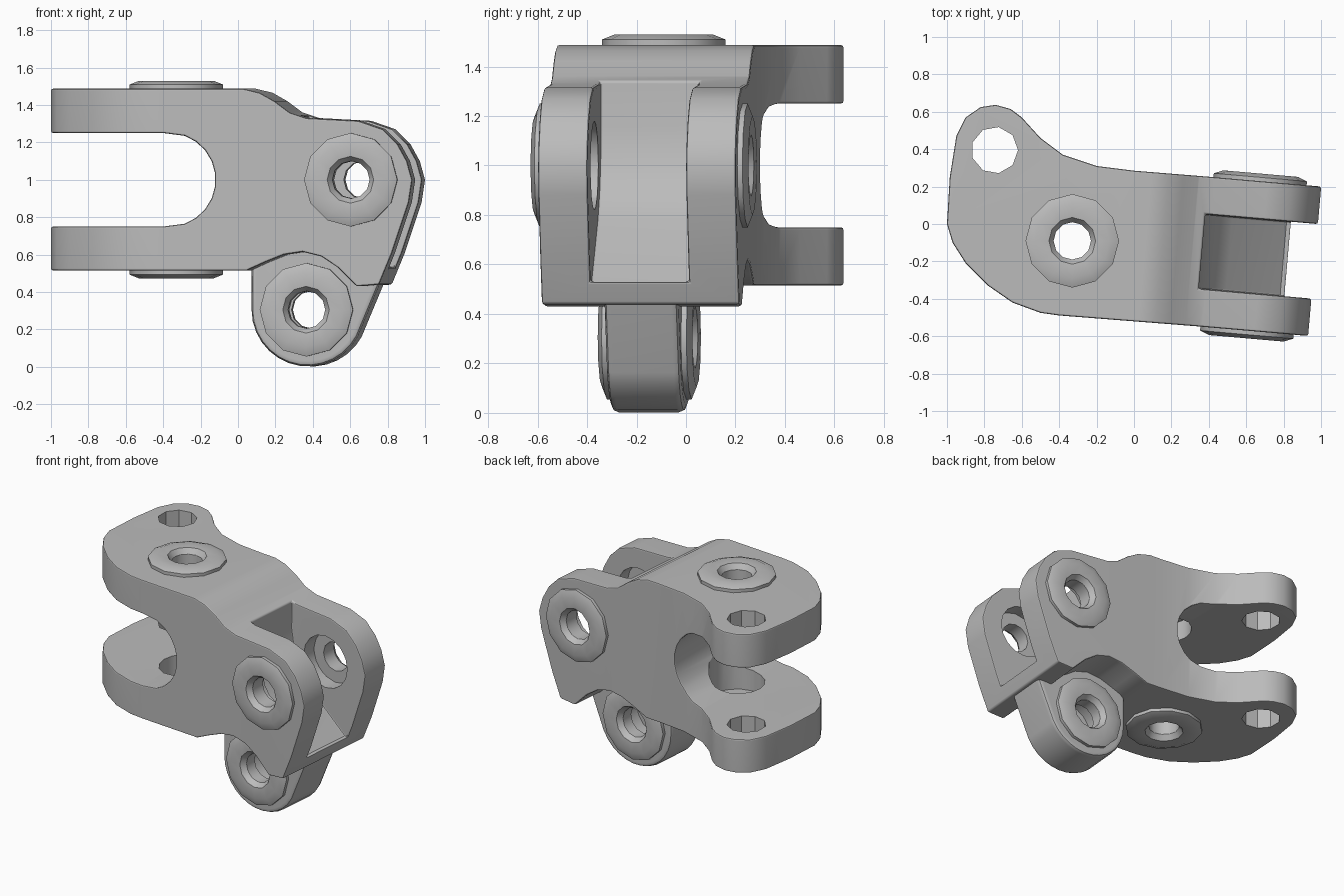
import bpy, bmesh, math
from mathutils import Matrix, Vector

cube = bpy.data.objects.get("Cube")
if cube:
    bpy.data.objects.remove(cube, do_unlink=True)

grey = bpy.data.materials.new("plain grey")
grey.use_nodes = True
COLOUR = (0.5, 0.5, 0.5, 1)
grey.diffuse_color = COLOUR
grey.node_tree.nodes["Principled BSDF"].inputs["Base Color"].default_value = COLOUR

# Frame of the slightly turned clevis end; its y = 0 is the middle of the fork
TURN = (Matrix.Translation((0.4, -0.15, 0)) @ Matrix.Rotation(math.radians(-5), 4, 'Z')
        @ Matrix.Translation((-0.4, 0, 0)))
ALONG_Y = Matrix.Rotation(math.radians(90), 4, 'X')   # profile (x, z), extruded in y
FLAT = Matrix.Identity(4)


def finish(name, bm, matrix):
    bmesh.ops.transform(bm, matrix=matrix, verts=bm.verts)
    bmesh.ops.recalc_face_normals(bm, faces=bm.faces)
    mesh = bpy.data.meshes.new(name)
    bm.to_mesh(mesh)
    bm.free()
    mesh.materials.append(grey)
    obj = bpy.data.objects.new(name, mesh)
    bpy.context.collection.objects.link(obj)
    return obj


def prism(name, points, low, high, matrix):
    bm = bmesh.new()
    face = bm.faces.new([bm.verts.new((a, b, low)) for a, b in points])
    side = bmesh.ops.extrude_face_region(bm, geom=[face])["geom"]
    moved = [v for v in side if isinstance(v, bmesh.types.BMVert)]
    bmesh.ops.translate(bm, vec=(0, 0, high - low), verts=moved)
    return finish(name, bm, matrix)


def arc(cx, cy, r, start, end, n):
    angles = [math.radians(start + (end - start) * i / n) for i in range(n + 1)]
    return [(cx + r * math.cos(t), cy + r * math.sin(t)) for t in angles]


def use(obj):
    bpy.ops.object.select_all(action='DESELECT')
    obj.select_set(True)
    bpy.context.view_layer.objects.active = obj


def apply(obj, kind, **settings):
    use(obj)
    mod = obj.modifiers.new(kind.lower(), kind)
    for key, value in settings.items():
        setattr(mod, key, value)
    bpy.ops.object.modifier_apply(modifier=mod.name)


def boolean(obj, cutter, operation='DIFFERENCE'):
    apply(obj, 'BOOLEAN', object=cutter, operation=operation, solver='EXACT')
    bpy.data.objects.remove(cutter, do_unlink=True)


def soften(obj):
    apply(obj, 'BEVEL', width=0.028, segments=2, limit_method='ANGLE',
          angle_limit=math.radians(42))


def bore(obj, cx, cy, r, low, high, matrix, sides=16):
    boolean(obj, prism("bore", arc(cx, cy, r, 0, 360, sides)[:-1], low, high, matrix))


def shade(obj):
    use(obj)
    bpy.ops.object.shade_smooth_by_angle(angle=math.radians(32))
    obj.modifiers.new("weighted normals", 'WEIGHTED_NORMAL').keep_sharp = True


# Body: side profile crossed with the plan outline
side_profile = [(-1.3, 0.515), (0.08, 0.515), (0.18, 0.56), (0.28, 0.6), (0.38, 0.615),
                (0.48, 0.59), (0.57, 0.53), (0.67, 0.43), (0.79, 0.44), (0.86, 0.61),
                (0.95, 0.88), (0.968, 1.0), (0.94, 1.1), (0.89, 1.19), (0.81, 1.27),
                (0.68, 1.315), (0.4, 1.33), (0.31, 1.36), (0.23, 1.42), (0.15, 1.465),
                (0.06, 1.487), (-1.3, 1.487)]
plan = [(1.2, 0.183), (0.35, 0.257), (0, 0.285), (-0.2, 0.31), (-0.38, 0.37), (-0.5, 0.46),
        (-0.6, 0.57), (-0.66, 0.615), (-0.74, 0.637), (-0.82, 0.625), (-0.9, 0.57),
        (-0.95, 0.47), (-0.985, 0.25), (-1, 0), (-0.97, -0.1), (-0.9, -0.21),
        (-0.78, -0.33), (-0.65, -0.42), (-0.5, -0.475), (-0.4, -0.489),
        (0.35, -0.548), (1.2, -0.622)]
body = prism("bracket_body", side_profile, -1.2, 1.2, TURN @ ALONG_Y)
boolean(body, prism("plan_cutter", plan, 0.1, 1.8, FLAT), 'INTERSECT')

# Open fork at the right-hand end
fork = ([(-1.5, 0.75), (-0.4, 0.75)] + arc(-0.37, 1.0, 0.25, -70, 70, 9)
        + [(-0.4, 1.25), (-1.5, 1.25)])
boolean(body, prism("fork_cutter", fork, -1.5, 1.5, ALONG_Y))

# Sloping pocket between the clevis walls
pocket = [(0.37, 1.7), (0.36, 1.15), (0.385, 1.0), (0.43, 0.89), (0.51, 0.78),
          (0.8, 0.53), (1.4, 0.53), (1.4, 1.7)]
boolean(body, prism("pocket_cutter", pocket, -0.2, 0.2, TURN @ ALONG_Y))
soften(body)

# Bolt bores
bore(body, -0.33, -0.09, 0.18, 0.3, 1.8, FLAT)
bore(body, -0.745, 0.395, 0.125, 0.3, 1.8, FLAT, 9)
bore(body, 0.64, 1.0, 0.18, -0.8, 0.8, TURN @ ALONG_Y)
shade(body)

# Hanging lug below the clevis
lug_profile = arc(0.385, 0.305, 0.303, 180, 332, 13) + [
    (0.8, 0.515), (0.5, 0.7), (0.2, 0.72), (0.082, 0.515)]
lug = prism("lower_lug", lug_profile, -0.15, 0.15, TURN @ ALONG_Y)
soften(lug)
bore(lug, 0.38, 0.305, 0.17, -0.5, 0.5, TURN @ ALONG_Y)
shade(lug)


# Bushing: thin domed flange with a narrow hole, facing local +z
def bushing(name, matrix, depth):
    section = [(0.1, -depth), (0.182, -depth), (0.182, -0.01), (0.25, -0.01),
               (0.25, 0.022), (0.2, 0.042), (0.125, 0.036), (0.1, 0.0)]
    bm = bmesh.new()
    rings = []
    for i in range(12):
        t = math.tau * i / 12
        rings.append([bm.verts.new((r * math.cos(t), r * math.sin(t), h)) for r, h in section])
    for i, ring in enumerate(rings):
        after = rings[(i + 1) % len(rings)]
        for j in range(len(section)):
            k = (j + 1) % len(section)
            bm.faces.new((ring[j], ring[k], after[k], after[j]))
    shade(finish(name, bm, matrix))


FLIP = Matrix.Rotation(math.pi, 4, 'X')
bushing("top_bushing", Matrix.Translation((-0.33, -0.09, 1.487)), 0.1)
bushing("bottom_bushing", Matrix.Translation((-0.33, -0.09, 0.515)) @ FLIP, 0.1)
for part, x, z, half, depth in (("clevis", 0.64, 1.0, 0.4, 0.1),
                                ("lug", 0.38, 0.305, 0.15, 0.08)):
    bushing("front_" + part + "_bushing",
            TURN @ Matrix.Translation((x, -half, z)) @ ALONG_Y, depth)
    bushing("back_" + part + "_bushing",
            TURN @ Matrix.Translation((x, half, z)) @ ALONG_Y @ FLIP, depth)
